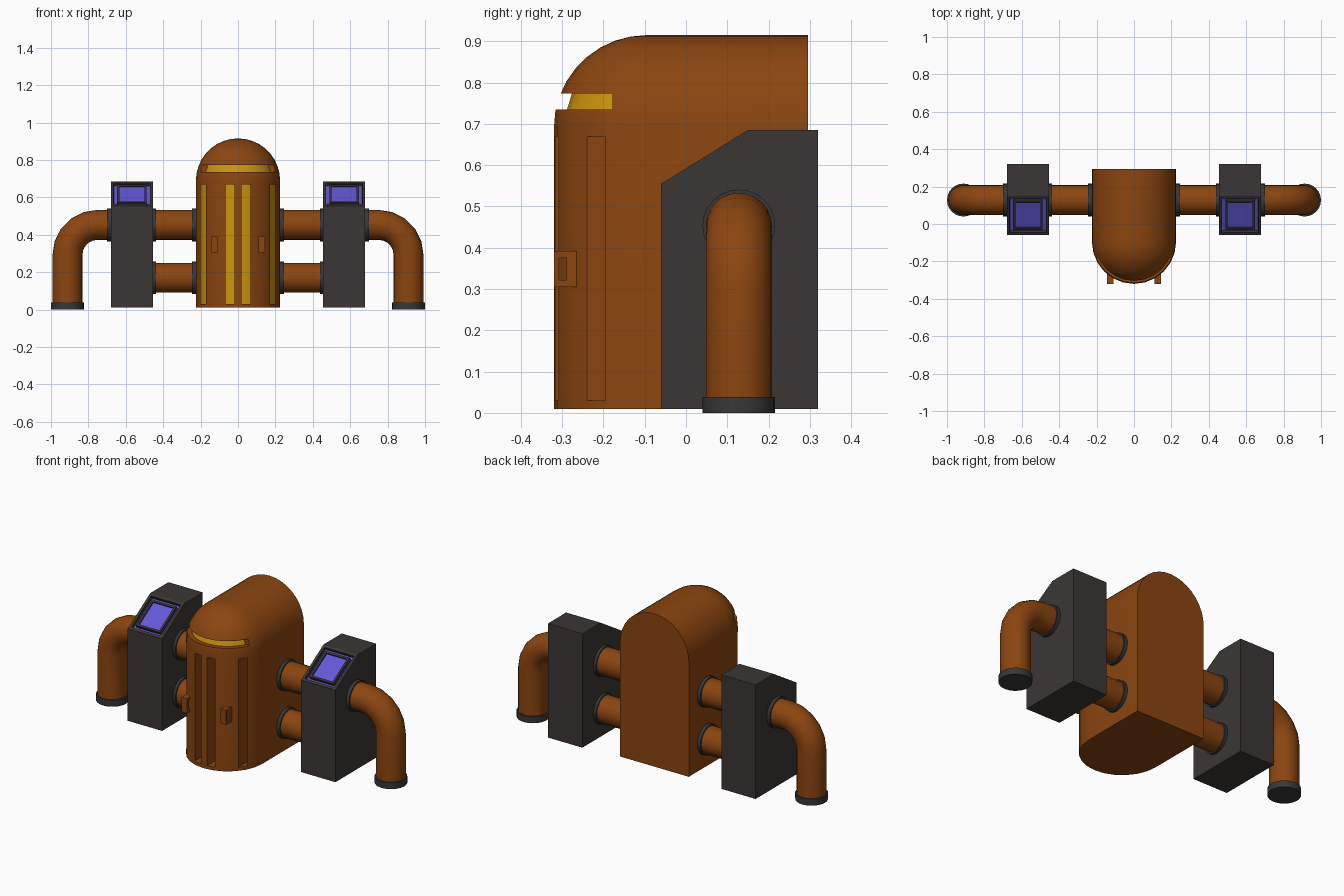
import bpy, bmesh
from math import sin, cos, pi, radians
from mathutils import Vector

cube = bpy.data.objects.get("Cube")
if cube:
    bpy.data.objects.remove(cube)


def material(name, *rgb):
    col = [((c / 255 + 0.055) / 1.055) ** 2.4 for c in rgb] + [1]
    m = bpy.data.materials.new(name)
    m.use_nodes = True
    m.diffuse_color = col
    m.node_tree.nodes["Principled BSDF"].inputs["Base Color"].default_value = col
    return m


BROWN = material("copper brown", 139, 69, 16)
GOLD = material("gold", 204, 148, 16)
GREY = material("warm dark grey", 60, 54, 54)
STEEL = material("collar grey", 55, 55, 57)
VIOLET = material("screen violet", 100, 88, 215)


def finish(name, bm, *mats, smooth=False):
    bmesh.ops.recalc_face_normals(bm, faces=bm.faces)
    me = bpy.data.meshes.new(name)
    bm.to_mesh(me)
    bm.free()
    for m in mats:
        me.materials.append(m)
    ob = bpy.data.objects.new(name, me)
    bpy.context.collection.objects.link(ob)
    if smooth:
        smooth_shade(ob)
    return ob


def activate(ob):
    bpy.ops.object.select_all(action='DESELECT')
    ob.select_set(True)
    bpy.context.view_layer.objects.active = ob


def smooth_shade(ob):
    activate(ob)
    bpy.ops.object.shade_smooth_by_angle(angle=radians(32))


def loft(rings, closed_ends=True):
    """Skin a list of point rings into a closed solid."""
    bm = bmesh.new()
    rows = [[bm.verts.new(p) for p in r] for r in rings]
    n = len(rows[0])
    for a, b in zip(rows, rows[1:]):
        for i in range(n):
            j = (i + 1) % n
            bm.faces.new((a[i], a[j], b[j], b[i]))
    if closed_ends:
        bm.faces.new(rows[0])
        bm.faces.new(rows[-1])
    bmesh.ops.remove_doubles(bm, verts=bm.verts, dist=1e-5)
    return bm


def box(name, lo, hi, mat):
    (x0, y0, z0), (x1, y1, z1) = lo, hi
    rings = [[(x0, y0, z), (x1, y0, z), (x1, y1, z), (x0, y1, z)] for z in (z0, z1)]
    return finish(name, loft(rings), mat)


def cut(ob, cutter):
    mod = ob.modifiers.new("cut", 'BOOLEAN')
    mod.operation = 'DIFFERENCE'
    mod.solver = 'EXACT'
    mod.object = cutter
    activate(ob)
    bpy.ops.object.modifier_apply(modifier=mod.name)
    bpy.data.objects.remove(cutter)


def tube(name, path, r, mat, sides=24):
    """Round tube in the xz plane; path holds (point, direction angle)."""
    rings = []
    for p, a in path:
        u = Vector((-sin(a), 0, cos(a)))
        rings.append([Vector(p) + u * r * cos(t) + Vector((0, r * sin(t), 0))
                      for t in (2 * pi * i / sides for i in range(sides))])
    return finish(name, loft(rings), mat, smooth=True)


def plan(r, z, cy, back, steps=12):
    """Plan outline: half circle at the front, straight sides to the back."""
    pts = [(r * cos(pi * i / steps), cy - r * sin(pi * i / steps), z)
           for i in range(steps + 1)]
    return pts + [(-r, back, z), (r, back, z)]


# Main housing: rounded front, arched roof, flat back
R, CY, SPRING = 0.225, -0.095, 0.69
profile = [(R, 0.01)] + [(R * cos(a), SPRING + R * sin(a))
                         for a in (pi / 2 * i / 9 for i in range(9))]
rings = [plan(r, z, CY, 0.295) for r, z in profile]
rings.append(plan(0.0, SPRING + R, CY, 0.295))
bm = loft(rings[:-1], closed_ends=False)
bm.free()
bm = bmesh.new()
rows = [[bm.verts.new(p) for p in r] for r in rings]
for a, b in zip(rows, rows[1:]):
    for i in range(len(a)):
        j = (i + 1) % len(a)
        bm.faces.new((a[i], a[j], b[j], b[i]))
bm.faces.new(rows[0])
bmesh.ops.remove_doubles(bm, verts=bm.verts, dist=1e-5)
bmesh.ops.dissolve_degenerate(bm, edges=bm.edges, dist=1e-5)
housing = finish("housing", bm, BROWN)

# Visor slot and front slits cut into the housing
cut(housing, box("visor_cutter", (-0.4, -0.5, 0.735), (0.4, -0.178, 0.773), BROWN))
for s in (-1, 1):
    for a, b in ((0.02, 0.067), (0.17, 0.2)):
        x0, x1 = sorted((s * a, s * b))
        cut(housing, box("slit_cutter", (x0, -0.5, 0.03), (x1, -0.04, 0.67), BROWN))
smooth_shade(housing)

# Golden visor and inner drum seen through the openings
finish("visor", loft([plan(0.199, 0.72, CY, -0.09), plan(0.193, 0.735, CY, -0.09),
                      plan(0.178, 0.785, CY, -0.09)]), GOLD, smooth=True)
finish("inner_drum", loft([plan(0.205, z, -0.04, 0.05) for z in (0.02, 0.69)]),
       GOLD, smooth=True)

PY, PR, CR = 0.128, 0.08, 0.088      # pipe depth, pipe radius, collar radius
HIGH, LOW = 0.453, 0.17              # pipe heights

for s, side in ((1, "left"), (-1, "right")):
    # Door handle with a finger hole
    x0, x1 = sorted((s * 0.11, s * 0.145))
    handle = box(side + "_handle", (x0, -0.32, 0.305), (x1, -0.255, 0.392), BROWN)
    cut(handle, box("hole_cutter", (x0 - 0.1, -0.308, 0.322), (x1 + 0.1, -0.29, 0.375), BROWN))

    # Console with stepped screen on its sloped face
    outline = [(-0.06, 0.01), (0.32, 0.01), (0.32, 0.685), (0.15, 0.685), (-0.06, 0.555)]
    bm = loft([[(s * x, y, z) for y, z in outline] for x in (0.455, 0.68)])
    bmesh.ops.recalc_face_normals(bm, faces=bm.faces)
    slope = next(f for f in bm.faces if f.normal.z > 0.3 and f.normal.y < -0.3)

    def step(thickness, depth):
        bmesh.ops.inset_individual(bm, faces=[slope], thickness=thickness)
        rim = bmesh.ops.inset_individual(bm, faces=[slope], thickness=0.0005, depth=depth)
        return rim["faces"]

    step(0.022, -0.02)
    slope.material_index = 1
    for f in step(0.024, 0.02):
        f.material_index = 0
    slope.material_index = 0
    step(0.017, -0.008)
    slope.material_index = 1
    finish(side + "_console", bm, GREY, VIOLET)

    # Straight pipes between housing and console, with collars
    def along_x(name, xa, xb, z, r, mat):
        tube(side + name, [((s * xa, PY, z), 0), ((s * xb, PY, z), 0)], r, mat)

    for z, level in ((HIGH, "upper"), (LOW, "lower")):
        along_x("_" + level + "_pipe", 0.22, 0.46, z, PR, BROWN)
        along_x("_" + level + "_housing_collar", 0.22, 0.245, z, CR, STEEL)
        along_x("_" + level + "_console_collar", 0.438, 0.458, z, CR, STEEL)
    along_x("_outer_collar", 0.677, 0.7, HIGH, CR, STEEL)

    # Outer pipe bending down to its foot
    bx, br = 0.75, 0.162
    path = [((s * 0.67, PY, HIGH), 0)]
    for i in range(6):
        a = pi / 2 * i / 5
        path.append(((s * (bx + br * sin(a)), PY, HIGH - br + br * cos(a)), -s * a))
    path.append(((s * (bx + br), PY, 0.02), -s * pi / 2))
    tube(side + "_elbow_pipe", path, PR, BROWN)
    foot = s * (bx + br)
    tube(side + "_foot", [((foot, PY, 0), pi / 2), ((foot, PY, 0.038), pi / 2)], CR, STEEL)
